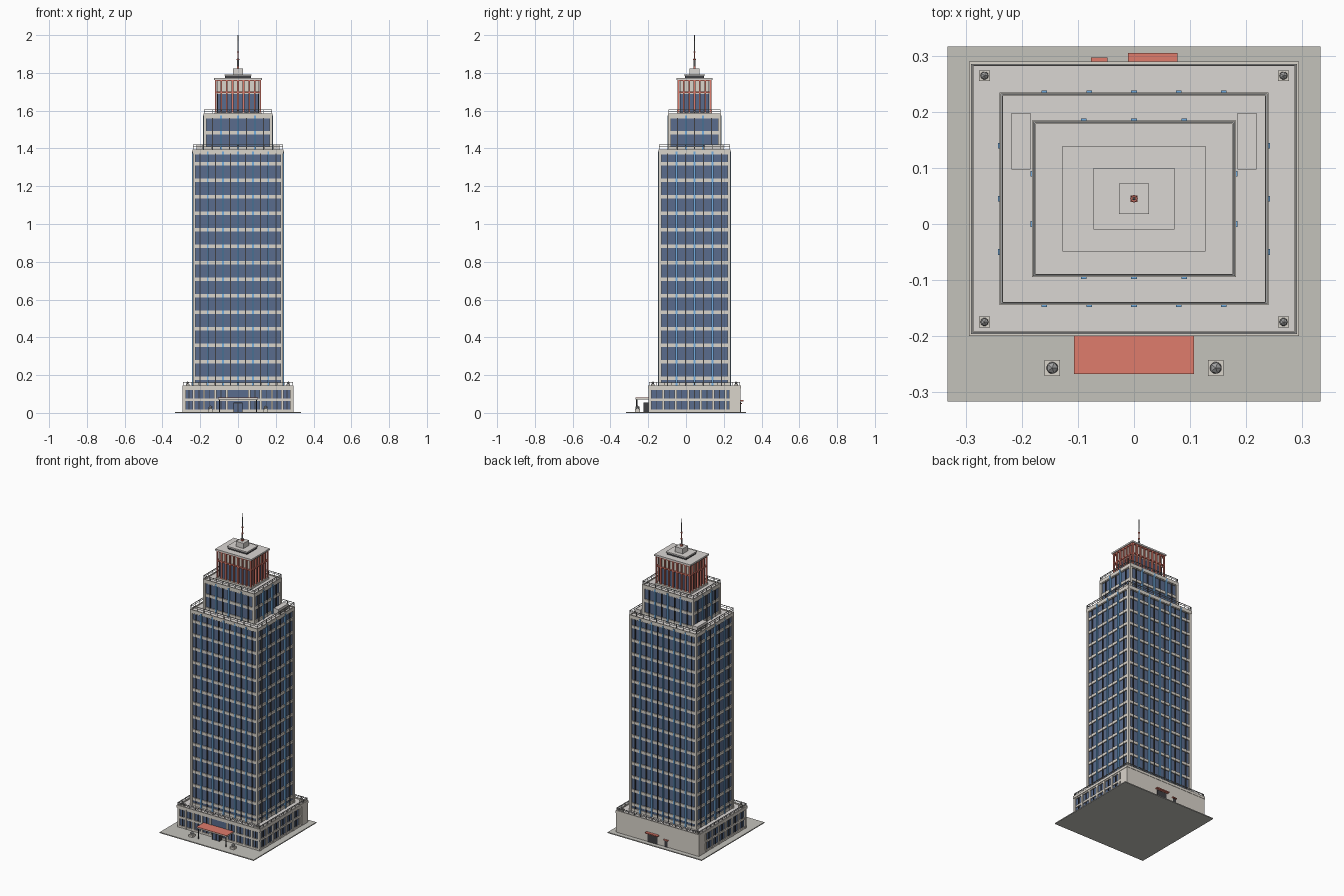
import bpy, bmesh
from mathutils import Matrix, Vector

if "Cube" in bpy.data.objects:
    bpy.data.objects.remove(bpy.data.objects["Cube"])

CY = 0.045  # tower axis in y


def material(name, rgb):
    m = bpy.data.materials.new(name)
    m.diffuse_color = (*rgb, 1)
    m.use_nodes = True
    m.node_tree.nodes["Principled BSDF"].inputs["Base Color"].default_value = m.diffuse_color
    return m


STONE = material("pale stone", (0.70, 0.66, 0.60))
ROOF = material("roof grey", (0.70, 0.67, 0.65))
PAVING = material("paving grey", (0.55, 0.54, 0.50))
GLASS = material("blue glass", (0.10, 0.15, 0.27))
FIN = material("light blue fin", (0.17, 0.42, 0.75))
DARK = material("dark metal", (0.05, 0.05, 0.055))
RED = material("brick red", (0.74, 0.20, 0.15))
METAL = material("mid grey metal", (0.36, 0.36, 0.36))


def finish(name, bm, mat):
    me = bpy.data.meshes.new(name)
    bm.to_mesh(me)
    bm.free()
    me.materials.append(mat)
    ob = bpy.data.objects.new(name, me)
    bpy.context.collection.objects.link(ob)
    return ob


def boxes(name, mat, items):
    """One object made of boxes given as (x0, x1, y0, y1, z0, z1)."""
    bm = bmesh.new()
    for x0, x1, y0, y1, z0, z1 in items:
        mid = Vector((x0 + x1, y0 + y1, z0 + z1)) / 2
        size = Vector((x1 - x0, y1 - y0, z1 - z0, 1))
        bmesh.ops.create_cube(bm, size=1, matrix=Matrix.Translation(mid) @ Matrix.Diagonal(size))
    return finish(name, bm, mat)


def cones(name, mat, items, sides=8):
    """One object made of cones given as (x, y, z0, z1, r0, r1)."""
    bm = bmesh.new()
    for x, y, z0, z1, r0, r1 in items:
        bmesh.ops.create_cone(bm, cap_ends=True, segments=sides, radius1=r0, radius2=r1,
                              depth=z1 - z0, matrix=Matrix.Translation((x, y, (z0 + z1) / 2)))
    return finish(name, bm, mat)


def block(hx, hy, z0, z1):
    return (-hx, hx, CY - hy, CY + hy, z0, z1)


def ring(hx, hy, t, z0, z1):
    """Four walls of thickness t inside a rectangle."""
    return [(-hx, hx, CY - hy, CY - hy + t, z0, z1), (-hx, hx, CY + hy - t, CY + hy, z0, z1),
            (-hx, -hx + t, CY - hy + t, CY + hy - t, z0, z1),
            (hx - t, hx, CY - hy + t, CY + hy - t, z0, z1)]


def corners(hx, hy, w, z0, z1):
    return [(sx * hx - w / 2, sx * hx + w / 2, CY + sy * hy - w / 2, CY + sy * hy + w / 2, z0, z1)
            for sx in (-1, 1) for sy in (-1, 1)]


def strips(hx, hy, xs, ys, w, d, z0, z1):
    """Vertical strips on all four faces, standing d either side of the face."""
    out = []
    for s in (-1, 1):
        out += [(x - w / 2, x + w / 2, CY + s * hy - d, CY + s * hy + d, z0, z1) for x in xs]
        out += [(s * hx - d, s * hx + d, CY + y - w / 2, CY + y + w / 2, z0, z1) for y in ys]
    return out


def spread(h, n):
    return [-h + 2 * h * i / n for i in range(n + 1)]


def railing(name, hx, hy, z, h, nx, ny):
    parts = ring(hx, hy, 0.003, z + h - 0.003, z + h) + ring(hx, hy, 0.002, z + h * 0.5, z + h * 0.5 + 0.002)
    parts += strips(hx - 0.0015, hy - 0.0015, spread(hx - 0.0015, nx), spread(hy - 0.0015, ny),
                    0.003, 0.0015, z, z + h)
    boxes(name, METAL, parts)


def tier(name, hx, hy, z0, z1, bands, mx, my, fx, fy):
    """Glazed storey stack with stone bands, corner piers, mullions and fins."""
    boxes(name + "_glass", GLASS, [block(hx - 0.009, hy - 0.009, z0, z1 - 0.005)])
    boxes(name + "_bands", STONE, [block(hx - 0.003, hy - 0.003, b - 0.009, b + 0.009) for b in bands])
    boxes(name + "_corner_piers", STONE, corners(hx - 0.008, hy - 0.008, 0.015, z0, z1 - 0.004))
    boxes(name + "_mullions", DARK, strips(hx - 0.006, hy - 0.006, mx, my, 0.005, 0.0045, z0, z1 - 0.01))
    boxes(name + "_fins", FIN, strips(hx - 0.002, hy - 0.002, fx, fy, 0.010, 0.005, z0, z1 - 0.005))
    boxes(name + "_roof", ROOF, [block(hx - 0.002, hy - 0.002, z1 - 0.012, z1 - 0.002)])
    boxes(name + "_parapet", STONE, ring(hx, hy, 0.006, z1 - 0.018, z1 + 0.004))


# paving slab
boxes("paving_slab", PAVING, [(-0.333, 0.333, -0.317, 0.317, 0, 0.006)])

# podium: glazed on three sides, solid service wall at the back
PX, PY = 0.293, 0.243
boxes("podium_glass", GLASS, [block(PX - 0.008, PY - 0.008, 0.006, 0.13)])
boxes("podium_bands", STONE, [block(PX - 0.002, PY - 0.002, a, b)
                              for a, b in ((0.006, 0.018), (0.064, 0.077), (0.122, 0.134))])
boxes("podium_piers", STONE, strips(PX - 0.006, PY - 0.006, [s * x for s in (-1, 1) for x in (0.06, 0.12, 0.18, 0.235, 0.283)],
                                    spread(PY - 0.01, 7), 0.013, 0.006, 0.006, 0.135))
boxes("podium_mullions", DARK, strips(PX - 0.006, PY - 0.006, [s * x for s in (-1, 1) for x in (0.09, 0.15, 0.207, 0.259)],
                                      [y + 0.033 for y in spread(PY - 0.01, 7)[:-1]], 0.004, 0.003, 0.006, 0.13))
boxes("podium_back_wall", STONE, [(-PX, PX, CY + PY - 0.06, CY + PY, 0.006, 0.134)])
boxes("podium_roof", ROOF, [block(PX - 0.001, PY - 0.001, 0.132, 0.139)])
boxes("podium_parapet", STONE, ring(PX + 0.002, PY + 0.002, 0.008, 0.13, 0.146))
railing("podium_railing", PX - 0.002, PY - 0.002, 0.146, 0.017, 14, 12)

# main shaft and upper setback
tier("shaft", 0.24, 0.19, 0.139, 1.39, [0.148] + [0.1825 + 0.0875 * k for k in range(14)] + [1.378],
     spread(0.2, 5), spread(0.1425, 3), spread(0.16, 4), spread(0.095, 2))
railing("shaft_railing", 0.238, 0.188, 1.394, 0.026, 10, 8)
tier("setback", 0.182, 0.14, 1.387, 1.58, [1.398, 1.483, 1.567],
     spread(0.135, 3), [-0.09, 0, 0.09], spread(0.09, 2), spread(0.045, 1))
railing("setback_railing", 0.18, 0.138, 1.584, 0.022, 8, 6)

# rooftop plant boxes beside the setback
boxes("plant_boxes", ROOF, [(s * 0.202 - 0.017, s * 0.202 + 0.017, 0.097, 0.198, 1.387, 1.422) for s in (-1, 1)])

# crown: glass core, stone upper band, red cage
boxes("crown_glass", GLASS, [block(0.108, 0.076, 1.577, 1.69)])
boxes("crown_upper_wall", STONE, [block(0.110, 0.078, 1.688, 1.762)])
boxes("crown_base", STONE, [block(0.124, 0.09, 1.577, 1.59)])
boxes("crown_red_fins", RED, strips(0.118, 0.085, spread(0.118, 8), spread(0.085, 6), 0.009, 0.0045, 1.587, 1.764))
boxes("crown_red_rails", RED, ring(0.122, 0.089, 0.008, 1.694, 1.701) + ring(0.122, 0.089, 0.008, 1.756, 1.764))
boxes("crown_mullions", DARK, strips(0.108, 0.076, spread(0.09, 6), spread(0.06, 4), 0.004, 0.002, 1.59, 1.688))
boxes("crown_roof", ROOF, [block(0.128, 0.094, 1.763, 1.773)])
boxes("crown_vent", DARK, [block(0.068, 0.051, 1.772, 1.786)])
boxes("crown_vent_cap", ROOF, [block(0.072, 0.055, 1.785, 1.791)])
boxes("mast_plinth", ROOF, [block(0.027, 0.027, 1.79, 1.824)])

# mast
boxes("mast_base", RED, [block(0.006, 0.006, 1.823, 1.835)])
cones("mast_lower", METAL, [(0, CY, 1.83, 1.875, 0.005, 0.004), (0, CY, 1.91, 1.94, 0.0032, 0.0025),
                            (0, CY, 1.94, 2.0, 0.0022, 0.0015)])
cones("mast_red_bands", RED, [(0, CY, 1.875, 1.91, 0.004, 0.0032), (0, CY, 1.908, 1.914, 0.006, 0.006),
                              (0, CY, 1.868, 1.874, 0.007, 0.007)])

# entrance: canopy, posts and glazed lobby
boxes("canopy_slab", STONE, [(-0.107, 0.107, -0.268, -0.196, 0.072, 0.079)])
boxes("canopy_top", RED, [(-0.107, 0.107, -0.268, -0.196, 0.079, 0.082)])
cones("canopy_posts", DARK, [(s * 0.098, -0.26, 0.006, 0.073, 0.0035, 0.0035) for s in (-1, 1)])
boxes("lobby_glass", GLASS, [(-0.022, 0.022, -0.222, -0.19, 0.006, 0.05)])
boxes("lobby_frame", DARK, [(-0.025, 0.025, -0.225, -0.19, 0.05, 0.055)]
      + [(x - 0.002, x + 0.002, -0.225, -0.19, 0.006, 0.051) for x in (-0.023, 0, 0.023)])

# back service doors with small red hoods
boxes("service_doors", DARK, [(0.0, 0.068, 0.28, 0.291, 0.006, 0.058), (-0.072, -0.052, 0.28, 0.291, 0.006, 0.046)])
boxes("service_hoods", RED, [(-0.011, 0.078, 0.28, 0.305, 0.061, 0.068), (-0.077, -0.047, 0.28, 0.297, 0.048, 0.053)])


# planters: square pots with faceted shrubs
def planters(name, spots, z, w):
    boxes(name + "_pots", STONE, [(x - w, x + w, y - w, y + w, z, z + 0.014) for x, y in spots])
    bm = bmesh.new()
    for x, y in spots:
        bmesh.ops.create_icosphere(bm, subdivisions=1, radius=w * 0.85,
                                   matrix=Matrix.Translation((x, y, z + 0.021)))
    finish(name + "_shrubs", bm, METAL)


planters("street_planter", [(-0.146, -0.257), (0.146, -0.257)], 0.006, 0.014)
planters("terrace_planter", [(sx * 0.267, y) for sx in (-1, 1) for y in (-0.175, 0.265)], 0.138, 0.0095)
